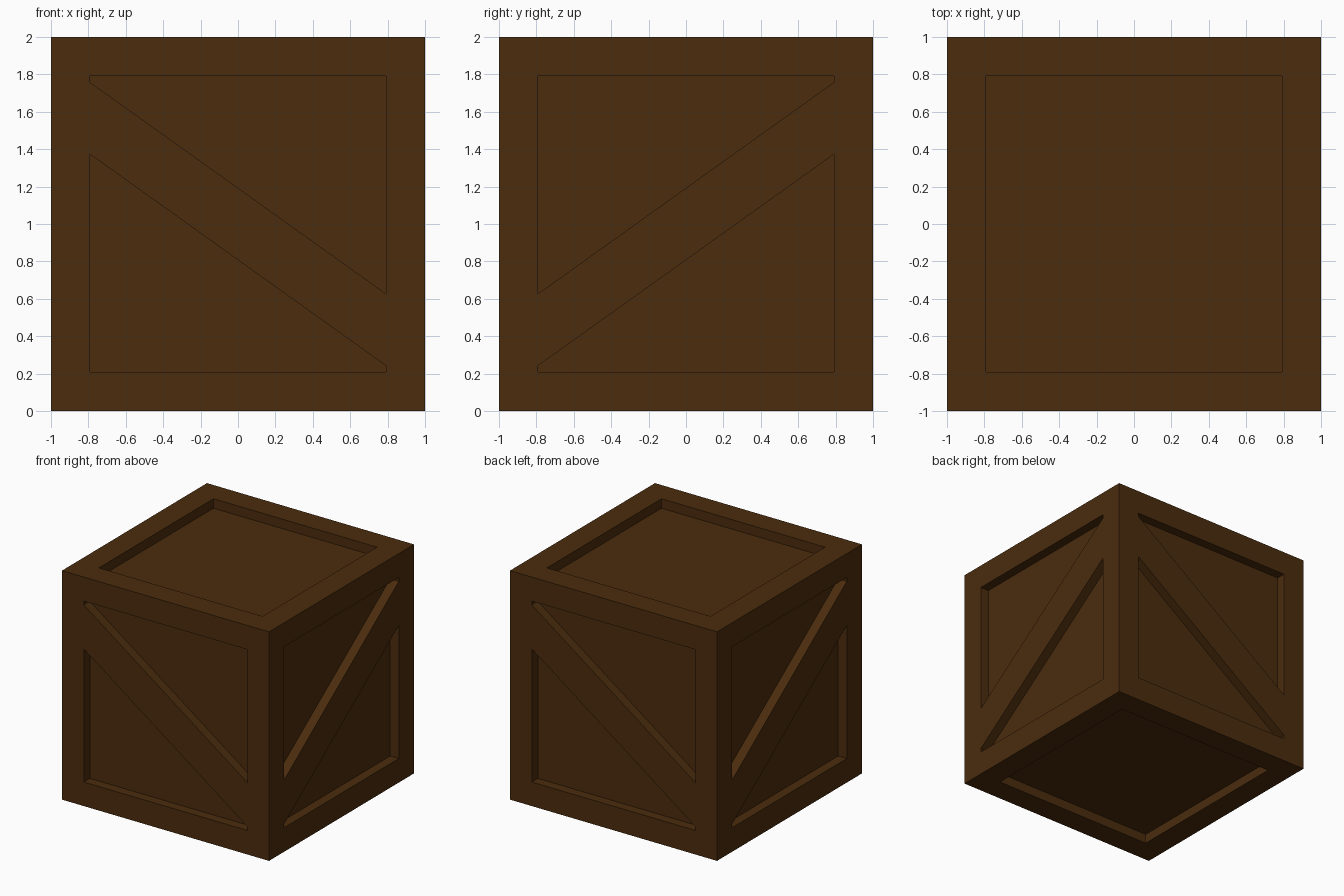
import bpy, bmesh
from mathutils import Vector

if "Cube" in bpy.data.objects:
    bpy.data.objects.remove(bpy.data.objects["Cube"])

FRAME = 0.21        # width of the border boards
DEPTH = 0.083       # how far the panels sit back
SLOPE = 0.7146      # rise of the diagonal brace
HALF = 0.1925       # half of the brace height, measured vertically
UP = Vector((0, 0, 1))

bm = bmesh.new()
bmesh.ops.create_cube(bm, size=2)
panels = list(bm.faces)

# Border boards: inset every side of the crate
bmesh.ops.inset_individual(bm, faces=panels, thickness=FRAME, depth=0,
                           use_even_offset=True)


def split_panel(face):
    """Cut a side panel along both brace edges; return the two pockets."""
    n = face.normal.copy()
    right = UP.cross(n)
    slope = -SLOPE if abs(n.y) > 0.5 else SLOPE
    across = n.cross(right + UP * slope).normalized()
    geom = [face, *face.edges, *face.verts]
    for side in (-1, 1):
        geom = bmesh.ops.bisect_plane(bm, geom=geom, dist=1e-5,
                                      plane_co=n + UP * HALF * side,
                                      plane_no=across)["geom"]
    pockets = []
    for f in {g for g in geom if isinstance(g, bmesh.types.BMFace)}:
        c = f.calc_center_median()
        if abs(c.z - slope * c.dot(right)) > HALF:
            pockets.append(f)
    return pockets


# Top and bottom have plain panels, the four sides have a diagonal brace
pockets = []
for face in panels:
    face.normal_update()
    pockets += [face] if abs(face.normal.z) > 0.5 else split_panel(face)

# Sink the panels behind the boards
for f in pockets:
    f.normal_update()
    n = f.normal.copy()
    sunk = bmesh.ops.extrude_discrete_faces(bm, faces=[f])["faces"]
    bmesh.ops.translate(bm, verts=list(sunk[0].verts), vec=-n * DEPTH)

bmesh.ops.translate(bm, verts=list(bm.verts), vec=UP)
bmesh.ops.recalc_face_normals(bm, faces=list(bm.faces))

mesh = bpy.data.meshes.new("wooden_crate")
bm.to_mesh(mesh)
bm.free()
crate = bpy.data.objects.new("wooden_crate", mesh)
bpy.context.collection.objects.link(crate)

# Dark brown wood
wood = bpy.data.materials.new("dark_wood")
wood.diffuse_color = (0.07, 0.025, 0.004, 1)
wood.use_nodes = True
wood.node_tree.nodes["Principled BSDF"].inputs["Base Color"].default_value = wood.diffuse_color
mesh.materials.append(wood)
